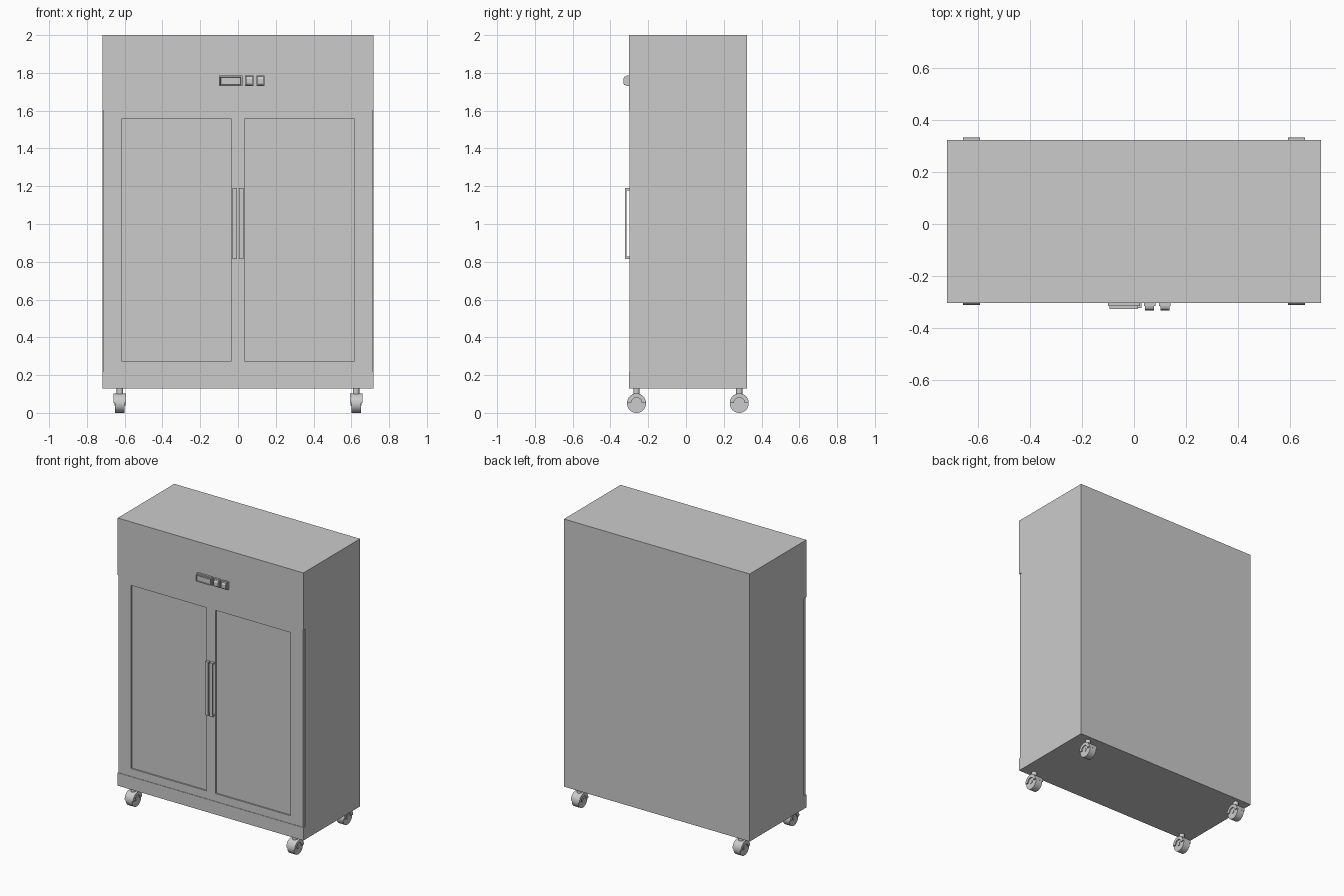
import bpy, bmesh, math
from mathutils import Matrix, Vector

if "Cube" in bpy.data.objects:
    bpy.data.objects.remove(bpy.data.objects["Cube"])


def finish(name, bm, smooth=False):
    bmesh.ops.recalc_face_normals(bm, faces=bm.faces)
    me = bpy.data.meshes.new(name)
    bm.to_mesh(me)
    bm.free()
    ob = bpy.data.objects.new(name, me)
    bpy.context.collection.objects.link(ob)
    if smooth:
        bpy.context.view_layer.objects.active = ob
        bpy.ops.object.select_all(action='DESELECT')
        ob.select_set(True)
        bpy.ops.object.shade_smooth_by_angle(angle=math.radians(35))
    return ob


def add_box(bm, x, y, z):
    size = Vector((x[1] - x[0], y[1] - y[0], z[1] - z[0]))
    mid = Vector((sum(x) / 2, sum(y) / 2, sum(z) / 2))
    bmesh.ops.create_cube(bm, size=1, matrix=Matrix.Translation(mid) @ Matrix.Diagonal(size).to_4x4())


def add_prism(bm, profile, x0, x1):
    """Extrude a (y, z) profile from x0 to x1."""
    face = bm.faces.new([bm.verts.new((x0, y, z)) for y, z in profile])
    res = bmesh.ops.extrude_face_region(bm, geom=[face])
    moved = [v for v in res['geom'] if isinstance(v, bmesh.types.BMVert)]
    bmesh.ops.translate(bm, vec=(x1 - x0, 0, 0), verts=moved)


def arc(cy, cz, r, a0, a1, n):
    return [(cy + r * math.cos(math.radians(a0 + (a1 - a0) * i / n)),
             cz + r * math.sin(math.radians(a0 + (a1 - a0) * i / n))) for i in range(n + 1)]


W, FRONT, BACK = 0.718, -0.303, 0.322
DOOR = -0.3

# Cabinet shell with a shallow bay for the doors
bm = bmesh.new()
add_prism(bm, [(BACK, 0.13), (BACK, 2.0), (FRONT, 2.0), (FRONT, 1.6), (-0.28, 1.6),
               (-0.28, 0.22), (FRONT, 0.22), (FRONT, 0.13)], -W, W)
finish("cabinet_body", bm)

for side, s in (("left", -1), ("right", 1)):
    # Door with recessed panel
    x0, x1 = sorted((0, s * 0.713))
    bm = bmesh.new()
    add_box(bm, (x0, x1), (DOOR, -0.28), (0.22, 1.6))
    bm.normal_update()
    front = min(bm.faces, key=lambda f: f.calc_center_median().y)
    bmesh.ops.inset_region(bm, faces=[front], thickness=0.03)
    px = sorted((s * 0.035, s * 0.617))
    for v in front.verts:
        v.co.x = px[0] if v.co.x < (x0 + x1) / 2 else px[1]
        v.co.z = 0.275 if v.co.z < 0.9 else 1.555
    res = bmesh.ops.extrude_face_region(bm, geom=[front])
    inner = [v for v in res['geom'] if isinstance(v, bmesh.types.BMVert)]
    bmesh.ops.translate(bm, vec=(0, 0.01, 0), verts=inner)
    if front.is_valid:
        bmesh.ops.delete(bm, geom=[front], context='FACES_ONLY')
    finish(side + "_door", bm)

    # Slim pull handle with end posts
    bm = bmesh.new()
    add_prism(bm, [(DOOR, 0.815), (-0.322, 0.815), (-0.322, 1.19), (DOOR, 1.19),
                   (DOOR, 1.178), (-0.315, 1.178), (-0.315, 0.827), (DOOR, 0.827)],
              s * 0.006, s * 0.029)
    finish(side + "_handle", bm)

# Display: base plate with a raised, bevelled screen frame
bm = bmesh.new()
add_box(bm, (-0.1, 0.024), (-0.316, FRONT), (1.73, 1.786))
finish("display_base", bm)
bm = bmesh.new()
add_box(bm, (-0.094, 0.016), (-0.327, -0.316), (1.735, 1.778))
bm.normal_update()
face = min(bm.faces, key=lambda f: f.calc_center_median().y)
bmesh.ops.inset_region(bm, faces=[face], thickness=0.005, depth=-0.004)
finish("display_screen", bm)

# Two rocker switches
for i, cx in enumerate((0.06, 0.119)):
    bm = bmesh.new()
    add_box(bm, (cx - 0.022, cx + 0.022), (-0.316, FRONT), (1.73, 1.786))
    finish(f"switch_base_{i + 1}", bm)
    bm = bmesh.new()
    add_prism(bm, [(-0.316, 1.733), (-0.326, 1.736), (-0.332, 1.745), (-0.332, 1.768),
                   (-0.326, 1.78), (-0.316, 1.783)], cx - 0.017, cx + 0.017)
    finish(f"switch_rocker_{i + 1}", bm)

# Casters: wheel, half-round hood plates, hub and stem
R, CZ = 0.05, 0.05
for sx in (-1, 1):
    for sy in (-1, 1):
        cx, cy = sx * 0.625, 0.01 + sy * 0.272
        tag = ("left" if sx < 0 else "right") + ("_front" if sy < 0 else "_back")
        bm = bmesh.new()
        add_prism(bm, arc(cy, CZ, R, 0, 348.75, 31), cx - 0.025, cx + 0.025)
        finish(tag + "_wheel", bm, True)
        bm = bmesh.new()
        hood = arc(cy, CZ + 0.003, R, 0, 180, 16) + arc(cy, CZ + 0.003, 0.028, 180, 0, 10)
        add_prism(bm, hood, cx - 0.033, cx + 0.033)
        add_prism(bm, arc(cy, CZ, 0.012, 0, 330, 11), cx - 0.029, cx + 0.029)
        finish(tag + "_caster_hood", bm, True)
        bm = bmesh.new()
        bmesh.ops.create_cone(bm, cap_ends=True, segments=16, radius1=0.017, radius2=0.017,
                              depth=0.04, matrix=Matrix.Translation((cx, cy, 0.112)))
        finish(tag + "_caster_stem", bm, True)
